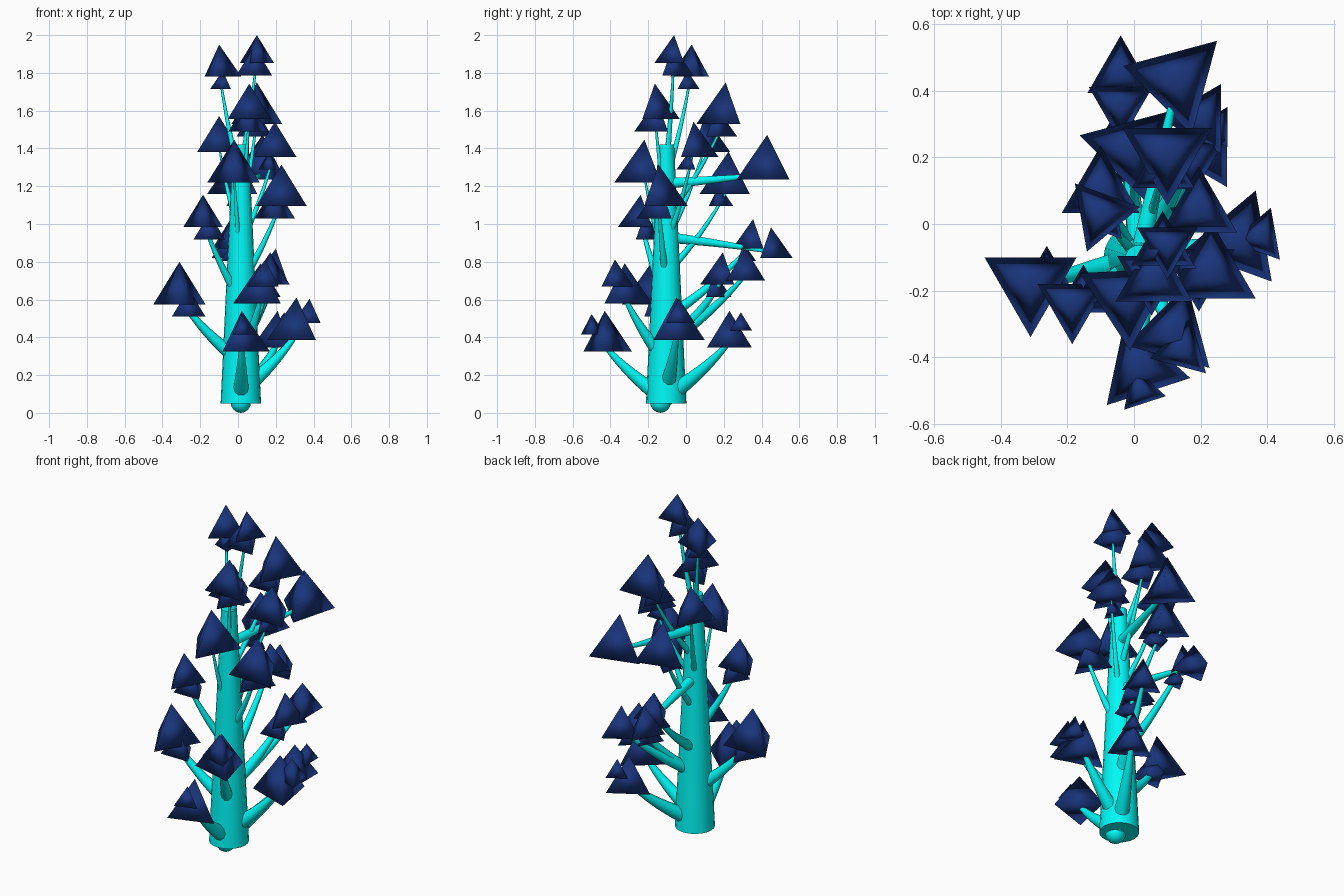
import bpy, math
from mathutils import Vector

if "Cube" in bpy.data.objects:
    bpy.data.objects.remove(bpy.data.objects["Cube"])


def material(name, color):
    m = bpy.data.materials.new(name)
    m.diffuse_color = color
    m.use_nodes = True
    m.node_tree.nodes["Principled BSDF"].inputs["Base Color"].default_value = m.diffuse_color
    return m


BARK = material("bark_cyan", (0.0, 0.95, 0.93, 1))
LEAF = material("leaf_navy", (0.01, 0.035, 0.2, 1))
AXIS = Vector((0.015, -0.105, 0))

# Tapered trunk
bpy.ops.mesh.primitive_cone_add(vertices=20, radius1=0.107, radius2=0.042, depth=1.37,
                                location=AXIS + Vector((0, 0, 0.735)))
trunk = bpy.context.object
trunk.name = "trunk"
trunk.data.materials.append(BARK)
bpy.ops.object.shade_smooth_by_angle()

# Rounded root end below the trunk
bpy.ops.mesh.primitive_uv_sphere_add(segments=14, ring_count=8, radius=0.055,
                                     location=AXIS + Vector((0, -0.03, 0.055)))
root = bpy.context.object
root.name = "root_end"
root.data.materials.append(BARK)
bpy.ops.object.shade_smooth()


def branch(tip):
    """Curved, tapering limb; its root height and thickness follow from the tip."""
    flat = tip.y > 0.4                      # the longest back limbs run level
    root_z = tip.z + (0.08 if tip.z < 1 else -0.05) if flat else tip.z * 0.8 - 0.215
    a = AXIS + Vector((0, 0, root_z))
    b = a.lerp(tip, 0.6)
    b.z = a.z + (tip.z - a.z) * 0.45
    cu = bpy.data.curves.new("branch", 'CURVE')
    cu.dimensions = '3D'
    cu.bevel_depth = 1.0
    cu.bevel_resolution = 3
    cu.use_fill_caps = True
    n = 9
    s = cu.splines.new('POLY')
    s.points.add(n - 1)
    r0 = 0.03 if flat else max(0.018, 0.052 - 0.042 * root_z)
    for i, p in enumerate(s.points):
        t = i / (n - 1)
        p.co = (*a.lerp(b, t).lerp(b.lerp(tip, t), t), 1)
        p.radius = r0 * (1 - 0.75 * t)
    s.use_smooth = True
    cu.materials.append(BARK)
    bpy.context.collection.objects.link(bpy.data.objects.new("branch", cu))


def leaf(pos, r, yaw):
    """Regular tetrahedron standing on pos, one corner at angle yaw."""
    pts = [(r * math.cos(math.radians(yaw + k)), r * math.sin(math.radians(yaw + k)), 0)
           for k in (0, 120, 240)] + [(0, 0, r * math.sqrt(2))]
    me = bpy.data.meshes.new("foliage")
    me.from_pydata(pts, [], [(2, 1, 0), (0, 1, 3), (1, 2, 3), (2, 0, 3)])
    me.materials.append(LEAF)
    me.shade_smooth()
    ob = bpy.data.objects.new("foliage", me)
    ob.location = pos
    bpy.context.collection.objects.link(ob)


# Main leaf of each limb: x, y, base z, radius, yaw, and the relative size of its twin
# (positive = further out and up, negative = further in and down, 0 = none)
LIMBS = [
    (0.02, -0.43, 0.325, 0.152, -12, 0.5),
    (0.31, -0.05, 0.385, 0.16, 70, 0.57),
    (0.21, 0.23, 0.345, 0.138, 60, 0.5),
    (-0.31, -0.18, 0.575, 0.159, 30, -0.65),
    (0.12, -0.325, 0.58, 0.15, 75, 0.67),
    (0.17, 0.195, 0.68, 0.12, 30, -0.75),
    (0.2, 0.315, 0.7, 0.12, 60, 0),
    (-0.04, 0.355, 0.87, 0.11, 30, -0.6),
    (-0.04, 0.45, 0.82, 0.115, 90, 0),
    (-0.185, -0.24, 0.985, 0.12, 30, -0.8),
    (0.23, -0.145, 1.095, 0.155, 90, -0.8),
    (-0.01, 0.225, 1.16, 0.158, 45, -0.5),
    (-0.02, -0.22, 1.22, 0.16, 33, 0),
    (0.13, 0.43, 1.235, 0.168, 45, 0),
    (0.195, 0.04, 1.355, 0.132, 90, -0.5),
    (-0.1, 0.1, 1.38, 0.135, 90, 0),
    (0.1, 0.21, 1.53, 0.155, 30, -0.7),
    (0.06, -0.165, 1.555, 0.133, 90, -0.9),
    (0.1, -0.063, 1.853, 0.104, 30, -1.05),
    (-0.1, 0.03, 1.78, 0.12, 10, -0.57),
]
for x, y, z, r, yaw, twin in LIMBS:
    pos = Vector((x, y, z))
    branch(pos + Vector((0, 0, 0.03)))
    leaf(pos, r, yaw)
    if twin:
        out = Vector((x - AXIS.x, y - AXIS.y, 0))
        out *= min(1, 1 / out.length * 0.3) / 0.3      # slim limbs shift less
        step, rise, turn = (0.07, 0.09, 0) if twin > 0 else (-0.05, -0.066, 60)
        leaf(pos + out * step + Vector((0, 0, rise)), r * abs(twin), yaw + turn)
